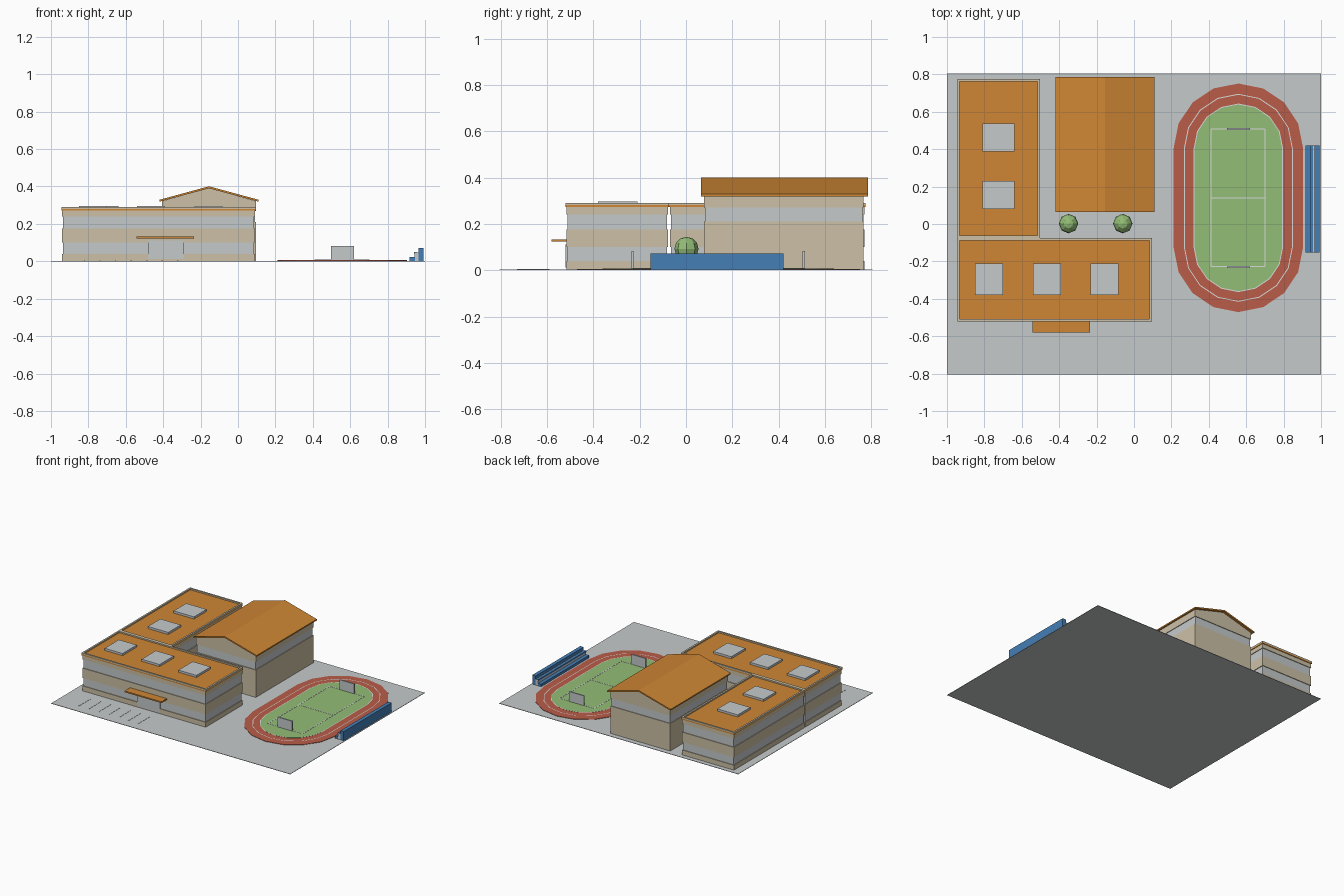
import bpy, bmesh, math

if "Cube" in bpy.data.objects:
    bpy.data.objects.remove(bpy.data.objects["Cube"])


def material(name, rgb):
    m = bpy.data.materials.new(name)
    m.diffuse_color = (*rgb, 1)
    m.use_nodes = True
    m.node_tree.nodes["Principled BSDF"].inputs["Base Color"].default_value = m.diffuse_color
    return m


BEIGE = material("beige wall", (0.61, 0.53, 0.38))
GREY = material("light grey", (0.56, 0.59, 0.60))
ORANGE = material("orange roof", (0.62, 0.24, 0.034))
RED = material("track red", (0.49, 0.107, 0.065))
GREEN = material("grass green", (0.29, 0.51, 0.18))
BLUE = material("seat blue", (0.06, 0.21, 0.47))
WHITE = material("line white", (0.70, 0.72, 0.72))
BROWN = material("trunk brown", (0.16, 0.08, 0.03))


def finish(name, bm, mats):
    bmesh.ops.recalc_face_normals(bm, faces=bm.faces)
    me = bpy.data.meshes.new(name)
    bm.to_mesh(me)
    bm.free()
    for m in mats:
        me.materials.append(m)
    ob = bpy.data.objects.new(name, me)
    bpy.context.collection.objects.link(ob)
    return ob


def add_box(bm, x0, x1, y0, y1, z0, z1, index=0):
    vs = bmesh.ops.create_cube(bm, size=1)["verts"]
    for v in vs:
        v.co = (x1 if v.co.x > 0 else x0, y1 if v.co.y > 0 else y0,
                z1 if v.co.z > 0 else z0)
    for f in {f for v in vs for f in v.link_faces}:
        f.material_index = index


def box(name, mat, *dims):
    bm = bmesh.new()
    add_box(bm, *dims)
    return finish(name, bm, [mat])


def banded_walls(name, x0, x1, y0, y1, levels):
    """Stacked wall courses; every second one is a recessed window band."""
    bm = bmesh.new()
    for i, (a, b) in enumerate(zip(levels, levels[1:])):
        d = 0.005 * (i % 2)
        add_box(bm, x0 + d, x1 - d, y0 + d, y1 - d, a, b, i % 2)
    return finish(name, bm, [BEIGE, GREY])


def extrude_y(name, mat, profile, y0, y1):
    bm = bmesh.new()
    f = bm.faces.new([bm.verts.new((x, y0, z)) for x, z in profile])
    r = bmesh.ops.extrude_face_region(bm, geom=[f])
    for v in r["geom"]:
        if isinstance(v, bmesh.types.BMVert):
            v.co.y = y1
    return finish(name, bm, [mat])


# Site slab
G = 0.003
box("site_slab", GREY, -1, 1, -0.805, 0.805, 0, G)


# Two flat-roofed wings with parapets and roof lights
def wing(name, x0, x1, y0, y1, lights, sx, sy):
    banded_walls(name + "_walls", x0, x1, y0, y1,
                 [G, 0.04, 0.10, 0.175, 0.24, 0.272])
    e, w = 0.004, 0.013
    x0, x1, y0, y1 = x0 - e, x1 + e, y0 - e, y1 + e
    box(name + "_roof", ORANGE, x0, x1, y0, y1, 0.272, 0.281)
    bm = bmesh.new()
    add_box(bm, x0, x1, y0, y0 + w, 0.281, 0.291)
    add_box(bm, x0, x1, y1 - w, y1, 0.281, 0.291)
    add_box(bm, x0, x0 + w, y0 + w, y1 - w, 0.281, 0.291)
    add_box(bm, x1 - w, x1, y0 + w, y1 - w, 0.281, 0.291)
    finish(name + "_parapet", bm, [BEIGE])
    for i, (cx, cy) in enumerate(lights):
        box(f"{name}_roof_light_{i + 1}", GREY, cx - sx / 2, cx + sx / 2,
            cy - sy / 2, cy + sy / 2, 0.281, 0.297)


wing("front_wing", -0.941, 0.091, -0.516, -0.078,
     [(-0.775, -0.295), (-0.465, -0.295), (-0.157, -0.295)], 0.15, 0.17)
wing("left_wing", -0.941, -0.507, -0.07, 0.771,
     [(-0.725, 0.463), (-0.725, 0.155)], 0.17, 0.15)

# Entrance
box("entrance_door", GREY, -0.48, -0.29, -0.521, -0.51, 0.012, 0.11)
box("entrance_canopy", ORANGE, -0.542, -0.235, -0.58, -0.515, 0.123, 0.133)

# Sports hall with gable roof
RX = -0.155
banded_walls("hall_walls", -0.405, 0.095, 0.077, 0.767, [G, 0.21, 0.27, 0.322])
extrude_y("hall_gable", BEIGE,
          [(-0.405, 0.322), (0.095, 0.322), (RX, 0.391)], 0.077, 0.767)
extrude_y("hall_roof", ORANGE,
          [(RX - 0.265, 0.319), (RX, 0.39), (RX + 0.265, 0.319),
           (RX + 0.265, 0.329), (RX, 0.401), (RX - 0.265, 0.329)], 0.065, 0.785)

# Running track and field
CX, CY, HALF = 0.558, 0.14, 0.265


def oval(r):
    pts = []
    for side, start in ((1, 0), (-1, math.pi)):
        for i in range(9):
            a = start + i * math.pi / 8
            pts.append((CX + r * math.cos(a), CY + side * HALF + r * math.sin(a)))
    return pts


def oval_plate(name, mat, r, z):
    bm = bmesh.new()
    f = bm.faces.new([bm.verts.new((x, y, G)) for x, y in oval(r)])
    r = bmesh.ops.extrude_face_region(bm, geom=[f])
    for v in r["geom"]:
        if isinstance(v, bmesh.types.BMVert):
            v.co.z = z
    return finish(name, bm, [mat])


def oval_line(name, r, z, w=0.005):
    bm = bmesh.new()
    a = [bm.verts.new((x, y, z)) for x, y in oval(r)]
    b = [bm.verts.new((x, y, z)) for x, y in oval(r - w)]
    for i in range(len(a)):
        j = (i + 1) % len(a)
        bm.faces.new((a[i], a[j], b[j], b[i]))
    return finish(name, bm, [WHITE])


oval_plate("track", RED, 0.346, 0.006)
oval_plate("grass_field", GREEN, 0.235, 0.008)
oval_line("lane_line", 0.291, 0.0072)
oval_line("inner_track_line", 0.239, 0.0092)

# Pitch markings
bm = bmesh.new()
for y in (-0.228, CY, 0.508):
    add_box(bm, 0.411, 0.701, y - 0.003, y + 0.003, 0.0075, 0.0092)
for x in (0.411, 0.701):
    add_box(bm, x - 0.003, x + 0.003, -0.228, 0.508, 0.0075, 0.0092)
finish("pitch_lines", bm, [WHITE])

# Goals
for name, y in (("near_goal", -0.231), ("far_goal", 0.508)):
    box(name, GREY, 0.496, 0.619, y - 0.005, y + 0.005, 0.006, 0.082)

# Bleachers
for name, mat, x0, x1, z in (("low_bleacher_step", BLUE, 0.918, 0.945, 0.022),
                             ("middle_bleacher_step", GREY, 0.945, 0.964, 0.048),
                             ("high_bleacher_step", BLUE, 0.964, 0.992, 0.072)):
    box(name, mat, x0, x1, -0.153, 0.42, G, z)
box("middle_bleacher_seat", BLUE, 0.941, 0.958, -0.153, 0.42, 0.040, 0.050)

# Parking bay lines
bm = bmesh.new()
for i in range(7):
    x = -0.82 + i * 0.083
    add_box(bm, x - 0.003, x + 0.003, -0.73, -0.59, G, 0.0045)
finish("parking_lines", bm, [GREY])

# Courtyard trees
for i, x in enumerate((-0.35, -0.06)):
    bm = bmesh.new()
    bmesh.ops.create_uvsphere(bm, u_segments=8, v_segments=6, radius=0.052)
    bmesh.ops.translate(bm, verts=bm.verts, vec=(x, 0.002, 0.092))
    finish(f"tree_crown_{i + 1}", bm, [GREEN])
    bm = bmesh.new()
    bmesh.ops.create_cone(bm, cap_ends=True, segments=6, radius1=0.01,
                          radius2=0.01, depth=0.06)
    bmesh.ops.translate(bm, verts=bm.verts, vec=(x, 0.002, 0.032))
    finish(f"tree_trunk_{i + 1}", bm, [BROWN])
